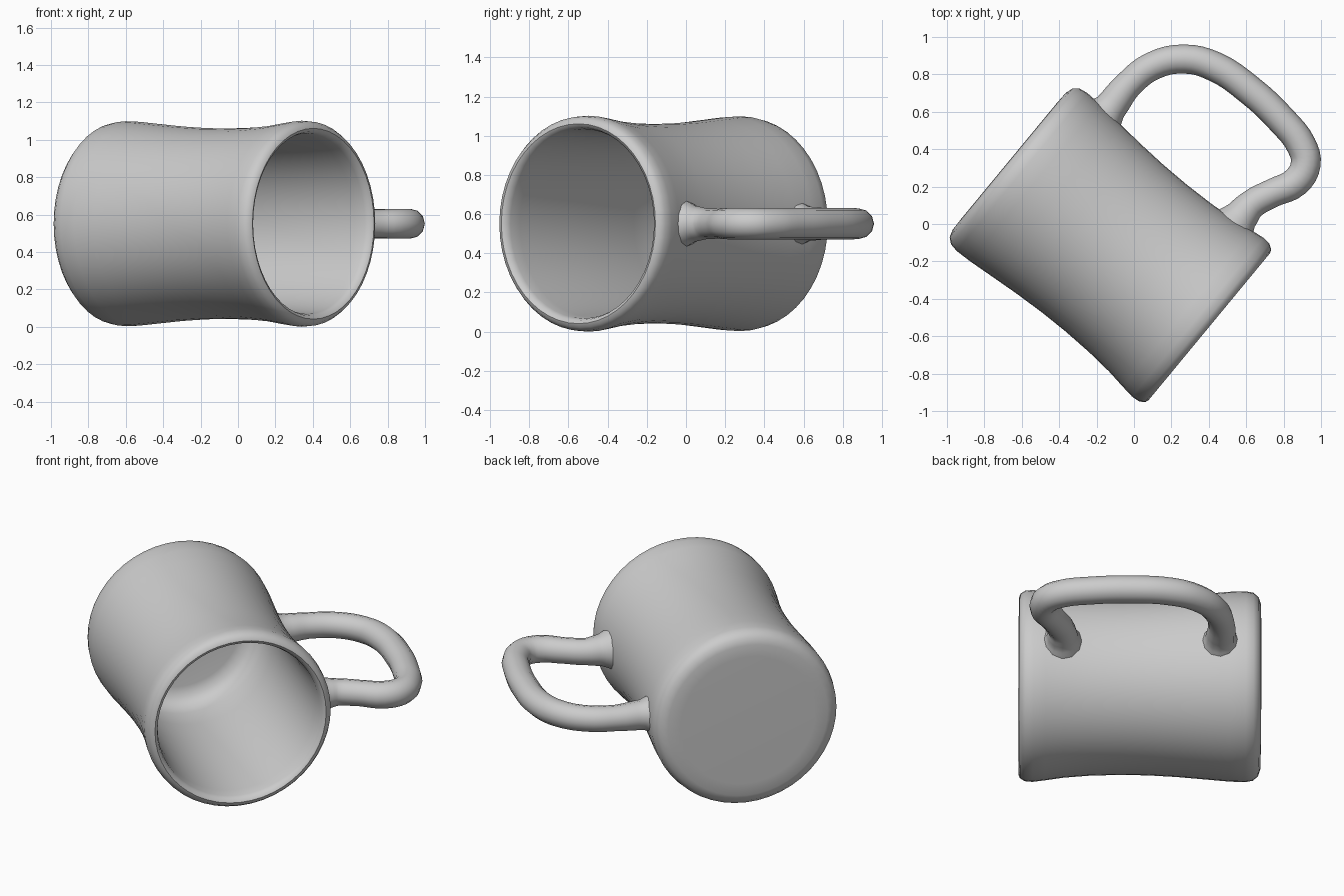
import bpy, bmesh, math
from mathutils import Matrix, Vector

if "Cube" in bpy.data.objects:
    bpy.data.objects.remove(bpy.data.objects["Cube"])

clay = bpy.data.materials.new("grey_clay")
clay.diffuse_color = (0.6, 0.6, 0.6, 1)
clay.use_nodes = True
clay.node_tree.nodes["Principled BSDF"].inputs["Base Color"].default_value = clay.diffuse_color

AXIS = Vector((0.771, -0.637, 0)).normalized()   # base to rim, mug lies on its side
SIDE = Vector((-AXIS.y, AXIS.x, 0))              # towards the handle
CENTRE = SIDE * -0.167 + Vector((0, 0, 0.551))

# Body: one lathed profile (radius, distance along axis), outside then inside
profile = [(0, -0.73), (0.40, -0.73), (0.475, -0.728), (0.515, -0.715),
           (0.54, -0.685), (0.548, -0.64), (0.545, -0.55), (0.534, -0.42),
           (0.52, -0.25), (0.511, -0.08), (0.509, 0.08), (0.514, 0.25),
           (0.526, 0.40), (0.542, 0.51), (0.551, 0.58), (0.547, 0.625),
           (0.53, 0.652), (0.51, 0.66), (0.493, 0.65), (0.483, 0.62),
           (0.478, 0.55), (0.468, 0.40), (0.46, 0.15), (0.458, -0.10),
           (0.468, -0.35), (0.478, -0.53), (0.465, -0.60), (0.43, -0.645),
           (0.37, -0.66), (0, -0.66)]
SEGMENTS = 48
bm = bmesh.new()
verts = [bm.verts.new((r, 0, t)) for r, t in profile]
edges = [bm.edges.new(pair) for pair in zip(verts, verts[1:])]
bmesh.ops.spin(bm, geom=verts + edges, axis=(0, 0, 1), cent=(0, 0, 0),
               angle=math.tau, steps=SEGMENTS)
bmesh.ops.remove_doubles(bm, verts=bm.verts[:], dist=0.0005)
bmesh.ops.recalc_face_normals(bm, faces=bm.faces[:])
mesh = bpy.data.meshes.new("mug_body")
bm.to_mesh(mesh)
bm.free()
frame = Matrix((SIDE, AXIS.cross(SIDE), AXIS)).transposed().to_4x4()
mesh.transform(Matrix.Translation(CENTRE) @ frame)
body = bpy.data.objects.new("mug_body", mesh)
bpy.context.collection.objects.link(body)

# Handle: round tube along a loop, flared where it meets the body (x, y, radius scale)
path = [(-0.175, 0.565, 1.5), (-0.125, 0.625, 1.1), (-0.03, 0.745, 0.95),
        (0.10, 0.845, 0.95), (0.27, 0.882, 0.97), (0.43, 0.842, 1),
        (0.62, 0.715, 1), (0.79, 0.555, 1), (0.895, 0.42, 1),
        (0.918, 0.32, 1), (0.865, 0.225, 1), (0.74, 0.165, 0.95),
        (0.63, 0.105, 0.98), (0.575, 0.045, 1.15), (0.535, -0.005, 1.5)]
curve = bpy.data.curves.new("handle", "CURVE")
curve.dimensions = "3D"
curve.bevel_depth = 0.08
curve.bevel_resolution = 4
curve.resolution_u = 4
curve.use_fill_caps = True
spline = curve.splines.new("BEZIER")
spline.bezier_points.add(len(path) - 1)
for point, (x, y, scale) in zip(spline.bezier_points, path):
    point.co = (x, y, 0.551)
    point.radius = scale
    point.handle_left_type = point.handle_right_type = "AUTO"
handle = bpy.data.objects.new("handle", curve)
bpy.context.collection.objects.link(handle)
bpy.context.view_layer.objects.active = handle
handle.select_set(True)
bpy.ops.object.convert(target="MESH")
handle = bpy.context.view_layer.objects.active

# Finish: one colour, smooth surfaces
for part in (body, handle):
    part.data.materials.clear()
    part.data.materials.append(clay)
    part.select_set(True)
bpy.ops.object.shade_smooth_by_angle(angle=math.radians(50))
